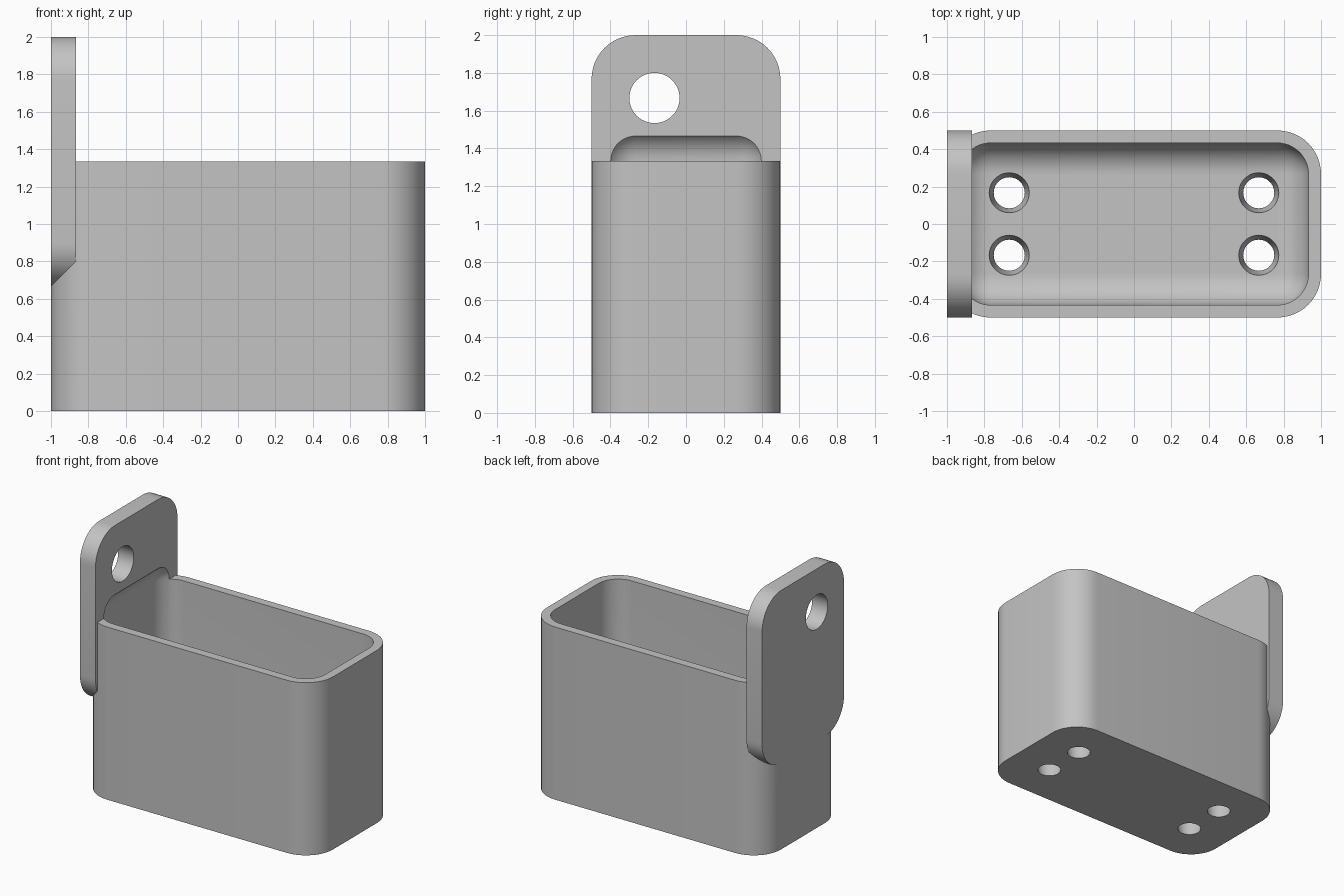
import bpy, bmesh, math
from mathutils import Matrix, Vector

old = bpy.data.objects.get("Cube")
if old:
    bpy.data.objects.remove(old)

WALL, FLOOR, PLATE = 0.067, 0.133, 0.133
OUTER, INNER = 0.233, 0.167
RIM = 1.333

grey = bpy.data.materials.new("plain grey")
grey.use_nodes = True
grey.diffuse_color = (0.55, 0.55, 0.55, 1)
grey.node_tree.nodes["Principled BSDF"].inputs["Base Color"].default_value = grey.diffuse_color


def finish(bm, name):
    mesh = bpy.data.meshes.new(name)
    bm.to_mesh(mesh)
    bm.free()
    mesh.materials.append(grey)
    obj = bpy.data.objects.new(name, mesh)
    bpy.context.collection.objects.link(obj)
    return obj


def rounded_box(name, low, high, radius, axis=None):
    """Box with rounded edges: all of them, or only those along one axis."""
    bm = bmesh.new()
    low, high = Vector(low), Vector(high)
    place = Matrix.Translation((low + high) / 2) @ Matrix.Diagonal((*(high - low), 1))
    bmesh.ops.create_cube(bm, size=1, matrix=place)
    edges = [e for e in bm.edges if axis is None
             or abs((e.verts[0].co - e.verts[1].co).normalized()[axis]) > 0.9]
    bmesh.ops.bevel(bm, geom=edges, offset=radius, offset_type='OFFSET',
                    segments=12, profile=0.5, affect='EDGES')
    return finish(bm, name)


def drill(name, centre, r_low, r_high, depth, turn=Matrix()):
    bm = bmesh.new()
    bmesh.ops.create_cone(bm, cap_ends=True, segments=48, radius1=r_low, radius2=r_high,
                          depth=depth, matrix=Matrix.Translation(centre) @ turn)
    return finish(bm, name)


def combine(target, other, operation):
    other.hide_render = True
    mod = target.modifiers.new(operation.lower(), 'BOOLEAN')
    mod.operation, mod.solver, mod.object = operation, 'EXACT', other
    bpy.context.view_layer.objects.active = target
    bpy.ops.object.modifier_apply(modifier=mod.name)
    bpy.data.objects.remove(other)


# Cup body with rounded upright corners, and the hanging plate at one end
holder = rounded_box("wall_holder", (-1, -0.5, 0), (1, 0.5, RIM), OUTER, axis=2)
plate = rounded_box("hanging_plate", (-1, -0.5, 0.667), (-1 + PLATE, 0.5, 2), OUTER, axis=0)
combine(holder, plate, 'UNION')

# Cavity, rounded on every edge, which also scoops into the plate above the rim
cavity = rounded_box("cavity_cutter", (-1 + WALL, -0.5 + WALL, FLOOR),
                     (1 - WALL, 0.5 - WALL, RIM + INNER), INNER)
combine(holder, cavity, 'DIFFERENCE')

# Hanging hole through the plate
hole = drill("hanging_hole_cutter", (-0.93, -0.167, 1.667), 0.133, 0.133, 0.4,
             Matrix.Rotation(math.pi / 2, 4, 'Y'))
combine(holder, hole, 'DIFFERENCE')

# Tapered drain holes in the floor, wider at the top
TAPER = 0.024
for x in (-0.667, 0.667):
    for y in (-0.167, 0.167):
        hole = drill("drain_hole_cutter", (x, y, FLOOR / 2),
                     0.083 - TAPER, 0.107 + TAPER, FLOOR * 3)
        combine(holder, hole, 'DIFFERENCE')

# Smooth fillets, sharp rims
bpy.ops.object.select_all(action='DESELECT')
holder.select_set(True)
bpy.context.view_layer.objects.active = holder
bpy.ops.object.shade_smooth_by_angle(angle=math.radians(30))
